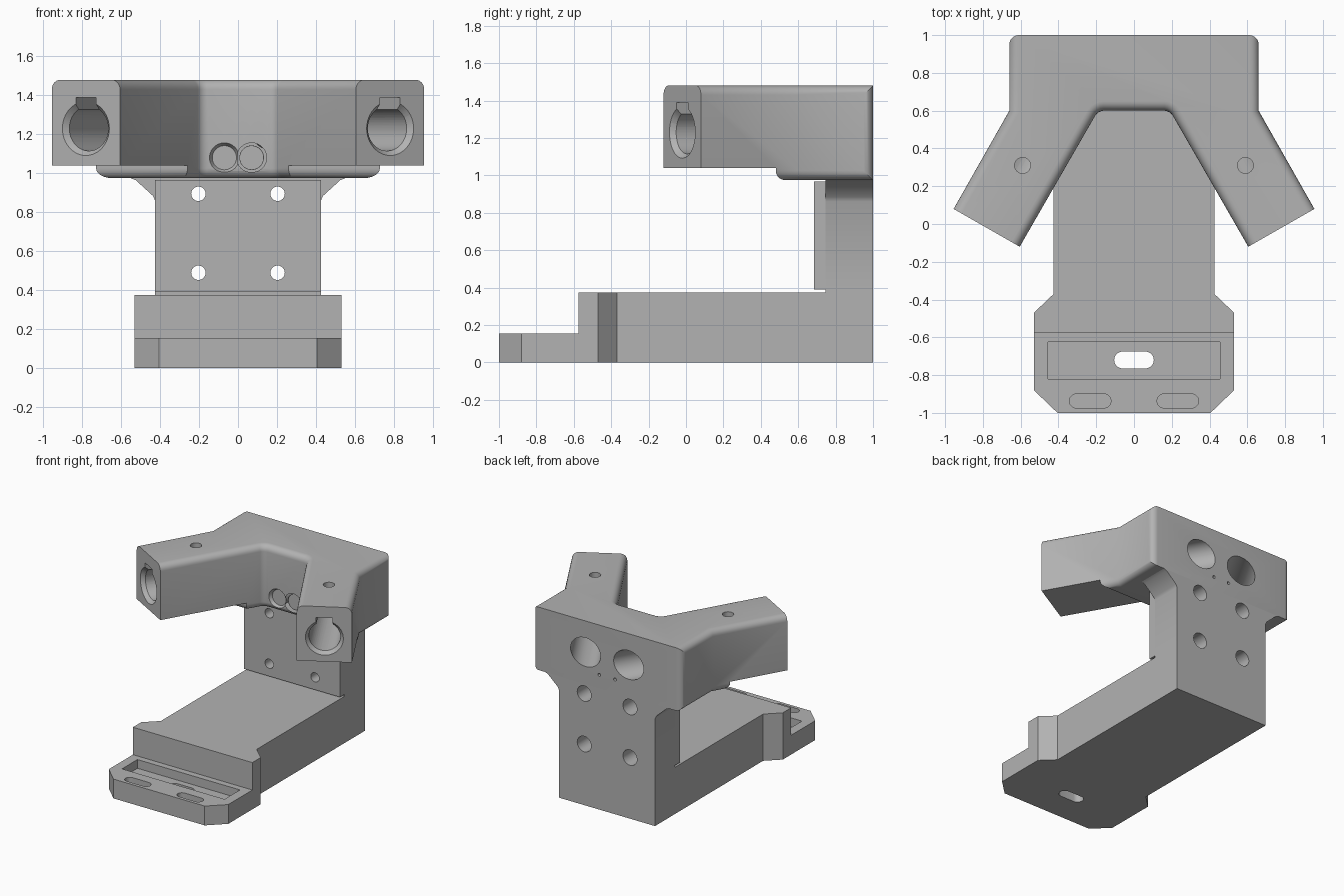
import bpy
import bmesh
from math import radians, sin, cos, pi
from mathutils import Vector

if "Cube" in bpy.data.objects:
    bpy.data.objects.remove(bpy.data.objects["Cube"])

GREY = (0.45, 0.45, 0.45, 1)
grey = bpy.data.materials.new("plain grey")
grey.use_nodes = True
grey.diffuse_color = GREY
grey.node_tree.nodes["Principled BSDF"].inputs["Base Color"].default_value = GREY


def add(name, bm):
    bmesh.ops.recalc_face_normals(bm, faces=bm.faces)
    mesh = bpy.data.meshes.new(name)
    bm.to_mesh(mesh)
    bm.free()
    mesh.materials.append(grey)
    ob = bpy.data.objects.new(name, mesh)
    bpy.context.collection.objects.link(ob)
    return ob


def mirrored(half):
    """Close a right-hand half outline with its mirror image."""
    return half + [(-x, y) for x, y in reversed(half)]


def prism(name, pts, lo, hi, axis="z"):
    """Extrude an outline along z (x, y points) or along y (x, z points)."""
    place = (lambda p, h: (p[0], p[1], h)) if axis == "z" else (lambda p, h: (p[0], h, p[1]))
    bm = bmesh.new()
    face = bm.faces.new([bm.verts.new(place(p, lo)) for p in pts])
    out = bmesh.ops.extrude_face_region(bm, geom=[face])
    moved = [v for v in out["geom"] if isinstance(v, bmesh.types.BMVert)]
    step = Vector(place((0, 0), hi)) - Vector(place((0, 0), lo))
    bmesh.ops.translate(bm, verts=moved, vec=step)
    return add(name, bm)


def box(x0, x1, y0, y1, z0, z1):
    return prism("cutter", [(x0, y0), (x1, y0), (x1, y1), (x0, y1)], z0, z1)


def rod(start, end, r1, r2=None, sides=40):
    """Cylinder or cone between two points."""
    a, b = Vector(start), Vector(end)
    bm = bmesh.new()
    bmesh.ops.create_cone(bm, cap_ends=True, segments=sides, radius1=r1,
                          radius2=r1 if r2 is None else r2, depth=(b - a).length)
    turn = (b - a).to_track_quat("Z", "Y").to_matrix().to_4x4()
    turn.translation = (a + b) / 2
    bm.transform(turn)
    return add("cutter", bm)


def slot(cx, cy, half, r, z0, z1):
    """Slot with rounded ends, lying along x."""
    pts = []
    for side, start in ((1, -pi / 2), (-1, pi / 2)):
        for i in range(13):
            t = start + pi * i / 12
            pts.append((cx + side * (half - r) + r * cos(t), cy + r * sin(t)))
    return prism("cutter", pts, z0, z1)


def cut(ob, *cutters):
    for c in cutters:
        c.hide_render = True
        mod = ob.modifiers.new("cut", "BOOLEAN")
        mod.operation, mod.solver, mod.object = "DIFFERENCE", "EXACT", c
    graph = bpy.context.evaluated_depsgraph_get()
    mesh = bpy.data.meshes.new_from_object(ob.evaluated_get(graph))
    ob.modifiers.clear()
    ob.data = mesh
    for c in cutters:
        bpy.data.objects.remove(c)


def bevel(ob, rule, size, segments):
    """Round the edges whose end points satisfy the rule."""
    bm = bmesh.new()
    bm.from_mesh(ob.data)
    edges = [e for e in bm.edges if rule(e.verts[0].co, e.verts[1].co)]
    bmesh.ops.bevel(bm, geom=edges, offset=size, segments=segments, profile=0.5,
                    affect="EDGES", clamp_overlap=True)
    bm.to_mesh(ob.data)
    bm.free()


# Base with a lower front tab, tray recess and slots
base = prism("base", mirrored([(0.425, 1), (0.425, -0.37), (0.53, -0.47),
                               (0.53, -0.88), (0.405, -1)]), 0, 0.375)
cut(base, box(-1, 1, -2, -0.575, 0.155, 1))
cut(base, box(-0.455, 0.455, -0.82, -0.625, 0.085, 0.3))
cut(base, slot(0, -0.72, 0.105, 0.045, -0.1, 0.3),
    *[slot(s * 0.232, -0.937, 0.11, 0.037, 0.085, 0.3) for s in (-1, 1)])

# Upright wall with gussets, and the raised pad on its front
wall = prism("back_wall", mirrored([(0.425, 0.375), (0.425, 0.86), (0.437, 0.885),
                                    (0.525, 0.965), (0.55, 0.975)]), 0.745, 1, "y")
pad = prism("mounting_pad", mirrored([(0.425, 0.39), (0.425, 0.967)]), 0.685, 0.745, "y")
spots = [(x, z) for x in (-0.203, 0.203) for z in (0.49, 0.895)]
for part in (wall, pad):
    cut(part, *[rod((x, 0.5, z), (x, 1.2, z), 0.037) for x, z in spots])
cut(wall, *[rod((x, 0.85, z), (x, 1.2, z), 0.062) for x, z in spots])

# Forked head: two splayed arms with a deeper rear body
TOP, MID, LOW = 1.48, 1.04, 0.975
head = prism("forked_head", mirrored([(0.66, 1), (0.66, 0.6), (0.955, 0.08),
                                      (0.605, -0.12), (0.19, 0.6)]), LOW, TOP)
bevel(head, lambda a, b: abs(a.z - b.z) > 0.1 and abs(a.x) < 0.3, 0.03, 4)
cut(head, box(-2, 2, -2, 0.48, 0, MID))


def rounded(a, b):
    mid = (a + b) / 2
    if abs(a.z - b.z) > 0.3:
        return mid.y > 0.99
    top = abs(mid.z - TOP) < 0.001 and mid.y > 0.01
    low = abs(mid.z - LOW) < 0.001
    return (top or low) and mid.y < 0.99


bevel(head, rounded, 0.05, 6)

# Keyed bores run along each arm and out through the back
for s in (-1, 1):
    end = Vector((s * 0.78, -0.02, 1.23))
    along = Vector((-s * 0.5, 0.866, 0))
    side = Vector((0.866, s * 0.5, 0)) * 0.06
    key = [end - along * 0.1 - side, end - along * 0.1 + side,
           end + along * 0.5 + side, end + along * 0.5 - side]
    cut(head, rod(end - along * 0.3, end + along * 1.5, 0.115, sides=48))
    cut(head, prism("cutter", [p.xy for p in key], 1.25, 1.39))
    cut(head, rod(end - along * 0.02, end + along * 0.03, 0.155, 0.114, sides=48))
    cut(head, rod((s * 0.59, 0.31, 1.25), (s * 0.59, 0.31, 1.6), 0.042))
    # Small sockets in the middle of the fork, with pin holes to the back
    cut(head, rod((s * 0.07, 0.5, 1.08), (s * 0.07, 0.8, 1.08), 0.063))
    cut(head, rod((s * 0.07, 0.59, 1.08), (s * 0.07, 0.625, 1.08), 0.082, 0.062))
    cut(head, rod((s * 0.07, 0.7, 1.08), (s * 0.07, 1.2, 1.08), 0.012, sides=16))

# Smooth the round surfaces, keep the edges crisp
for ob in (base, wall, pad, head):
    bpy.ops.object.select_all(action="DESELECT")
    ob.select_set(True)
    bpy.context.view_layer.objects.active = ob
    bpy.ops.object.shade_smooth_by_angle(angle=radians(30))
